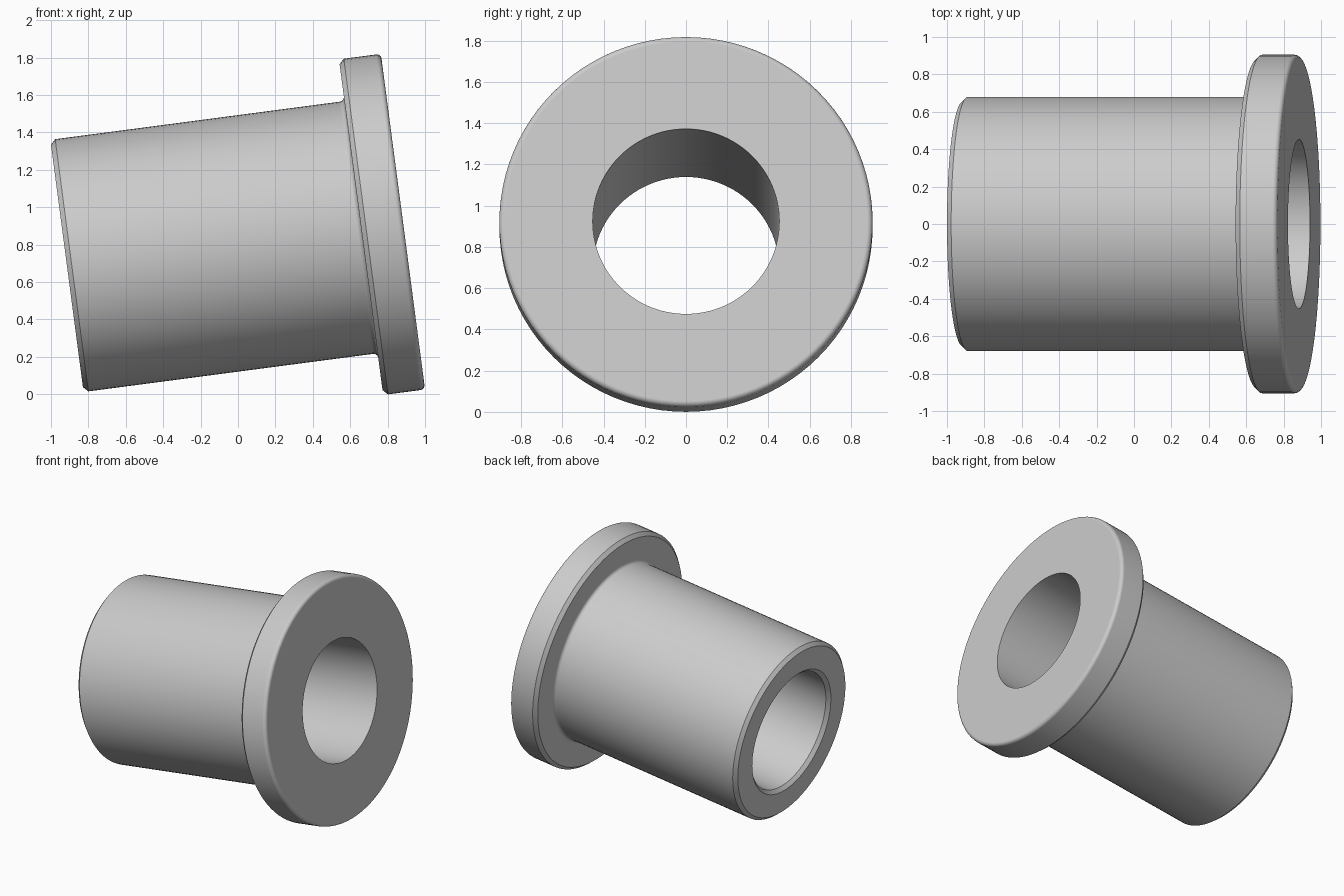
import bpy, bmesh, math
from mathutils import Matrix, Vector

cube = bpy.data.objects.get("Cube")
if cube:
    bpy.data.objects.remove(cube, do_unlink=True)

# Main sizes
LENGTH, FLANGE = 1.812, 0.226
R_FLANGE, R_BODY, R_BORE = 0.905, 0.68, 0.4525
EDGE = 0.026          # chamfer and fillet size
TILT = math.radians(7.5)
SEGMENTS = 96


def arc(cx, cr, radius, start, end, steps=6):
    """Points of a fillet in the (axis, radius) plane, angles in degrees."""
    angles = [math.radians(start + (end - start) * i / steps) for i in range(steps + 1)]
    return [(cx + radius * math.cos(a), cr + radius * math.sin(a)) for a in angles]


# Half section: front face at 0, barrel running towards -x
profile = [(0, R_BORE)]
profile += arc(-EDGE, R_FLANGE - EDGE, EDGE, 0, 90)              # rounded front rim
profile += [(-FLANGE + EDGE, R_FLANGE), (-FLANGE, R_FLANGE - EDGE)]  # rear rim chamfer
profile += arc(-FLANGE - EDGE, R_BODY + EDGE, EDGE, 0, -90)      # fillet at barrel root
profile += [(-LENGTH + EDGE, R_BODY), (-LENGTH, R_BODY - EDGE),  # barrel end chamfer
            (-LENGTH, R_BORE + EDGE), (-LENGTH + EDGE, R_BORE)]  # bore chamfer

# Revolve the section around its axis
bm = bmesh.new()
verts = [bm.verts.new((x, 0, r)) for x, r in profile]
edges = [bm.edges.new((v, verts[(i + 1) % len(verts)])) for i, v in enumerate(verts)]
bmesh.ops.spin(bm, geom=verts + edges, cent=(0, 0, 0), axis=(1, 0, 0),
               angle=math.tau, steps=SEGMENTS, use_merge=True)
bmesh.ops.remove_doubles(bm, verts=bm.verts, dist=0.0005)
bmesh.ops.recalc_face_normals(bm, faces=bm.faces)

# Tilt and place the part
bm.transform(Matrix.Translation(Vector((0.882, 0, 0.923))) @ Matrix.Rotation(-TILT, 4, 'Y'))
mesh = bpy.data.meshes.new("flanged_bushing")
bm.to_mesh(mesh)
bm.free()
bushing = bpy.data.objects.new("flanged_bushing", mesh)
bpy.context.collection.objects.link(bushing)

# Plain grey metal
grey = bpy.data.materials.new("plain_grey")
grey.use_nodes = True
colour = (0.6, 0.6, 0.6, 1)
grey.diffuse_color = colour
grey.node_tree.nodes["Principled BSDF"].inputs["Base Color"].default_value = colour
mesh.materials.append(grey)

# Smooth curved walls, keep chamfer edges crisp and flat faces flat
bpy.ops.object.select_all(action='DESELECT')
bushing.select_set(True)
bpy.context.view_layer.objects.active = bushing
bpy.ops.object.shade_smooth_by_angle(angle=math.radians(30))
weighted = bushing.modifiers.new("flat_face_normals", 'WEIGHTED_NORMAL')
weighted.keep_sharp = True
